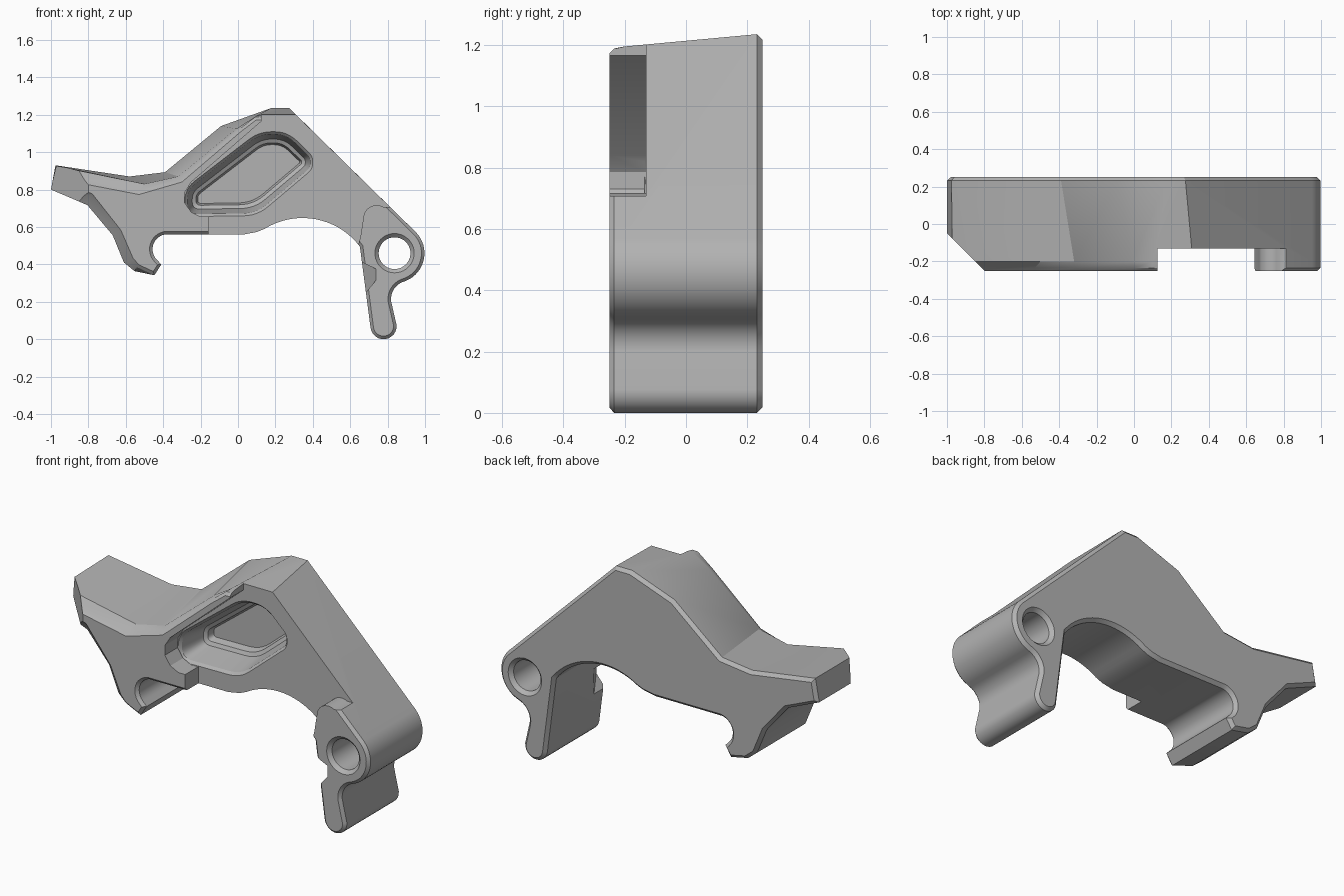
import bpy, bmesh, math
from mathutils import Vector

cube = bpy.data.objects.get("Cube")
if cube:
    bpy.data.objects.remove(cube, do_unlink=True)

steel = bpy.data.materials.new("grey_metal")
steel.use_nodes = True
grey = (0.45, 0.45, 0.45, 1)
steel.diffuse_color = grey
steel.node_tree.nodes["Principled BSDF"].inputs["Base Color"].default_value = grey


def arc(cx, cz, r, a0, a1, n=12):
    """Points on an arc, angles in degrees."""
    angles = [math.radians(a0 + (a1 - a0) * i / n) for i in range(n + 1)]
    return [(cx + r * math.cos(a), cz + r * math.sin(a)) for a in angles]


def fillet(points, r, n=6):
    """Round every corner of a polygon."""
    out = []
    for i, p in enumerate(points):
        p = Vector(p)
        a = Vector(points[i - 1]) - p
        b = Vector(points[(i + 1) % len(points)]) - p
        reach = min(r, a.length * 0.45, b.length * 0.45)
        a, b = p + a.normalized() * reach, p + b.normalized() * reach
        for k in range(n + 1):
            t = k / n
            out.append(tuple(a * (1 - t) ** 2 + p * 2 * t * (1 - t) + b * t * t))
    return out


def inset(points, d):
    """Offset a clockwise polygon inwards by d."""
    out = []
    for i, p in enumerate(points):
        p = Vector(p)
        d0 = (p - Vector(points[i - 1])).normalized()
        d1 = (Vector(points[(i + 1) % len(points)]) - p).normalized()
        n0, n1 = Vector((d0.y, -d0.x)), Vector((d1.y, -d1.x))
        out.append(tuple(p + (n0 + n1) * d / max(0.4, 1 + n0.dot(n1))))
    return out


def make_object(name, bm):
    bmesh.ops.recalc_face_normals(bm, faces=bm.faces)
    if bm.calc_volume(signed=True) < 0:
        bmesh.ops.reverse_faces(bm, faces=bm.faces)
    mesh = bpy.data.meshes.new(name)
    bm.to_mesh(mesh)
    bm.free()
    obj = bpy.data.objects.new(name, mesh)
    bpy.context.collection.objects.link(obj)
    mesh.materials.append(steel)
    return obj


def loft(name, sections):
    """Join matching (y, outline) sections into a closed solid."""
    bm = bmesh.new()
    rings = [[bm.verts.new((x, y, z)) for x, z in pts] for y, pts in sections]
    for r0, r1 in zip(rings, rings[1:]):
        for i in range(len(r0)):
            bm.faces.new((r0[i - 1], r0[i], r1[i], r1[i - 1]))
    bm.faces.new(rings[0])
    bm.faces.new(rings[-1])
    return make_object(name, bm)


def volume(mesh):
    bm = bmesh.new()
    bm.from_mesh(mesh)
    v = bm.calc_volume(signed=True)
    bm.free()
    return v


def cut(target, cutter):
    """Subtract the cutter, using the first solver that gives a sound solid."""
    cutter.hide_render = True
    mod = target.modifiers.new(cutter.name, 'BOOLEAN')
    mod.operation, mod.object = 'DIFFERENCE', cutter
    before = volume(target.data)
    result = None
    for solver in ('EXACT', 'MANIFOLD', 'FLOAT'):
        mod.solver = solver
        bpy.context.view_layer.update()
        graph = bpy.context.evaluated_depsgraph_get()
        mesh = bpy.data.meshes.new_from_object(target.evaluated_get(graph))
        if before * 0.5 < volume(mesh) < before * 0.99999:
            result = mesh
            break
    target.modifiers.remove(mod)
    if result:
        target.data = result
    bpy.data.objects.remove(cutter, do_unlink=True)


# Upper edge from the tip to the peak, at three depths
top_back = [(-1, .80), (-.976, .93), (-.58, .87), (-.39, .893), (-.09, 1.14), (.175, 1.235), (.275, 1.235)]
top_mid = [(-1, .80), (-.97, .925), (-.5, .83), (-.32, .87), (-.01, 1.125), (.1, 1.195), (.315, 1.195)]
top_front = [(-.98, .82), (-.97, .875), (-.53, .79), (-.307, .855), (0, 1.118), (.09, 1.187), (.315, 1.195)]

# Boss, leg, arch and hook share one lower edge
boss = (.837, .46)
lower = arc(*boss, .16, 44, -66, 16)
lower += arc(.915, .215, .097, 112, 188, 8)
lower += arc(.778, .07, .07, 5, -172, 12)
lower += arc(.345, .264, .384, 37, 122, 18)
lower += [(.1, .573), (.03, .56), (-.36, .56)]
lower += arc(-.377, .481, .08, 100, 225, 12)
lower += [(-.41, .40), (-.447, .342)]
heel = [(-.553, .364), (-.61, .41), (-.67, .556), (-.805, .717)]
heel_front = [(-.54, .385), (-.575, .425), (-.64, .575), (-.79, .765)]

back = top_back + lower + heel
mid = top_mid + lower + heel
front = top_front + lower + heel_front
body = loft("bracket_body", [
    (-.25, inset(front, .016)), (-.234, front), (-.2, mid),
    (.232, back), (.25, inset(back, .018))])

# Diagonal cut across the front corner of the tip
bm = bmesh.new()
bmesh.ops.create_cube(bm, size=1)
corner = make_object("tip_cutter", bm)
corner.rotation_euler.z = math.radians(45)
corner.location = (-.9 - .3536, -.15 - .3536, .8)
cut(body, corner)

# Recessed front plate between the ridge and the lug
recess = [(.125, 1.4), (1.1, 1.4), (1.1, .708), (.81, .708)]
recess += arc(.742, .645, .072, 60, 180, 8)
recess += [(.655, .55), (.642, .5), (.6, .4), (-.157, .4), (-.157, .655), (-.2, .655)]
recess += [(-.25, .68), (-.285, .73), (-.285, .785), (-.25, .84), (.125, 1.165)]
cut(body, loft("recess_cutter", [(-.4, recess), (-.13, recess)]))

# Blind pocket with a stepped floor
pocket = [(-.275, .665), (-.275, .80), (.115, 1.1), (.26, 1.1),
          (.39, .975), (.39, .915), (.10, .67)]
depths = [(-.135, -.014), (-.115, .004), (.04, .03), (.05, .05), (.09, .06)]
cut(body, loft("pocket_cutter", [(y, fillet(inset(pocket, d), .075)) for y, d in depths]))

# Pivot hole with chamfered rims
circle = arc(*boss, .085, 360, 0, 40)[:-1]
rims = [(-.27, -.04), (-.23, 0), (.23, 0), (.27, -.04)]
cut(body, loft("hole_cutter", [(y, inset(circle, d)) for y, d in rims]))

# Wedge notch on the inner front edge of the leg
bm = bmesh.new()
for p in [(.6, -.27, .44), (.6, -.27, .15), (.75, -.27, .37),
          (.75, -.27, .33), (.6, 0, .44), (.6, 0, .15)]:
    bm.verts.new(p)
bmesh.ops.convex_hull(bm, input=bm.verts)
cut(body, make_object("notch_cutter", bm))

# Smooth the curves, keep the edges crisp
for o in bpy.context.selected_objects:
    o.select_set(False)
body.select_set(True)
bpy.context.view_layer.objects.active = body
bpy.ops.object.shade_smooth_by_angle(angle=math.radians(25))
